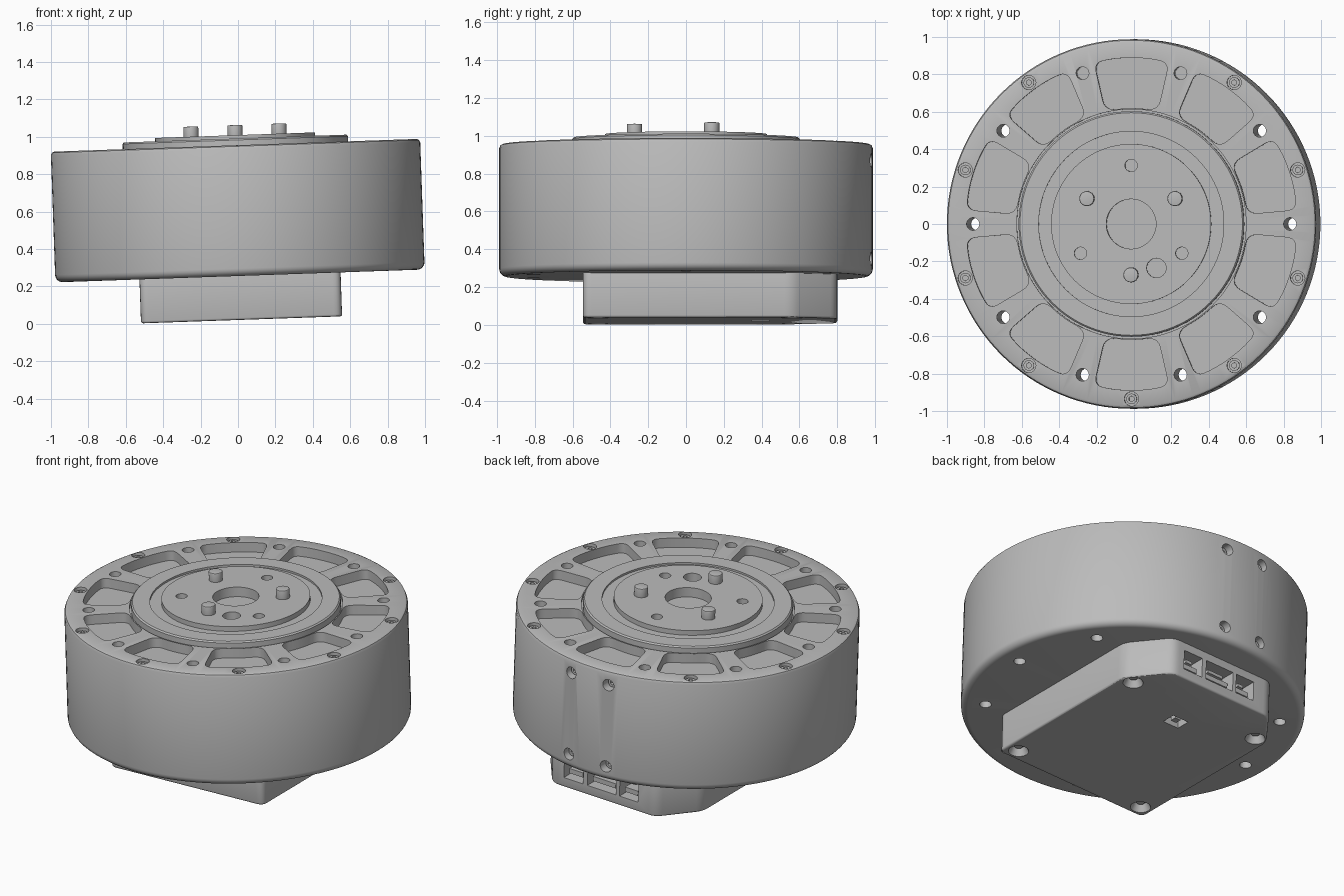
import bpy, bmesh, math
from mathutils import Matrix, Vector

if "Cube" in bpy.data.objects:
    bpy.data.objects.remove(bpy.data.objects["Cube"])

# The whole unit leans slightly about the y axis
TILT = Matrix.Translation((0.019, 0, 0.021)) @ Matrix.Rotation(math.radians(-2), 4, 'Y')
STEP = math.radians(36)

metal = bpy.data.materials.new("grey metal")
metal.use_nodes = True
GREY = (0.5, 0.5, 0.5, 1)
metal.diffuse_color = GREY
metal.node_tree.nodes["Principled BSDF"].inputs["Base Color"].default_value = GREY


def polar(r, a):
    return r * math.cos(a), r * math.sin(a)


def rounded(corners, r, n=5):
    """Outline with every corner softened by a short curve."""
    out = []
    pts = [Vector(c) for c in corners]
    for i, p in enumerate(pts):
        ends = []
        for q in (pts[i - 1], pts[(i + 1) % len(pts)]):
            d = q - p
            ends.append(p + d.normalized() * min(r, d.length * 0.45))
        for k in range(n + 1):
            t = k / n
            out.append(ends[0] * (1 - t) ** 2 + p * 2 * t * (1 - t) + ends[1] * t * t)
    return out


def prism(bm, outline, z0, z1):
    low = [bm.verts.new((p[0], p[1], z0)) for p in outline]
    high = [bm.verts.new((p[0], p[1], z1)) for p in outline]
    bm.faces.new(low[::-1])
    bm.faces.new(high)
    for i in range(len(low)):
        j = (i + 1) % len(low)
        bm.faces.new((low[i], low[j], high[j], high[i]))


def cyl(bm, x, y, z0, z1, r, r_top=None, seg=24):
    bmesh.ops.create_cone(bm, cap_ends=True, segments=seg, radius1=r,
                          radius2=r if r_top is None else r_top, depth=z1 - z0,
                          matrix=Matrix.Translation((x, y, (z0 + z1) / 2)))


def cyl_y(bm, x, z, y0, y1, r, seg=20):
    m = Matrix.Translation((x, (y0 + y1) / 2, z)) @ Matrix.Rotation(math.pi / 2, 4, 'X')
    bmesh.ops.create_cone(bm, cap_ends=True, segments=seg, radius1=r, radius2=r,
                          depth=y1 - y0, matrix=m)


def box(bm, x0, x1, y0, y1, z0, z1):
    prism(bm, [(x0, y0), (x1, y0), (x1, y1), (x0, y1)], z0, z1)


def lathe(bm, profile, seg=128):
    verts = [bm.verts.new((r, 0, z)) for r, z in profile]
    edges = [bm.edges.new(e) for e in zip(verts, verts[1:])]
    bmesh.ops.spin(bm, geom=verts + edges, cent=(0, 0, 0), axis=(0, 0, 1),
                   angle=2 * math.pi, steps=seg, use_duplicate=False)
    bmesh.ops.remove_doubles(bm, verts=bm.verts, dist=1e-5)


def finish(name, bm, cutter=None, bevel=0):
    """Make the object, bevel it, cut it and shade it."""
    def make(label, source):
        bmesh.ops.recalc_face_normals(source, faces=source.faces)
        mesh = bpy.data.meshes.new(label)
        source.to_mesh(mesh)
        source.free()
        mesh.materials.append(metal)
        ob = bpy.data.objects.new(label, mesh)
        bpy.context.collection.objects.link(ob)
        ob.matrix_world = TILT
        return ob

    ob = make(name, bm)
    bpy.ops.object.select_all(action='DESELECT')
    ob.select_set(True)
    bpy.context.view_layer.objects.active = ob
    if bevel:
        mod = ob.modifiers.new("edge", 'BEVEL')
        mod.width, mod.segments = bevel, 3
        mod.limit_method, mod.angle_limit = 'ANGLE', math.radians(60)
        bpy.ops.object.modifier_apply(modifier=mod.name)
    if cutter:
        tool = make(name + "_cutter", cutter)
        tool.hide_render = True
        mod = ob.modifiers.new("cut", 'BOOLEAN')
        mod.object, mod.operation, mod.solver = tool, 'DIFFERENCE', 'EXACT'
        bpy.ops.object.modifier_apply(modifier=mod.name)
        bpy.data.objects.remove(tool)
    bpy.ops.object.shade_smooth_by_angle(angle=math.radians(30))
    return ob


# Drum housing with pockets, through holes and screw seats
BOTTOM, TOP = 0.235, 0.934
fillet = [(0.948 + 0.04 * math.sin(a), BOTTOM + 0.04 - 0.04 * math.cos(a))
          for a in [math.radians(15 * k) for k in range(7)]]
bm, cut = bmesh.new(), bmesh.new()
lathe(bm, [(0, BOTTOM)] + fillet + [(0.988, TOP - 0.02), (0.982, TOP - 0.006), (0.97, TOP),
           (0.613, TOP), (0.613, TOP - 0.02), (0, TOP - 0.02)])
half = [(0.2, 0.862), (0.1, 0.884), (0, 0.89)]
pocket = half + [(-x, y) for x, y in half[1::-1]]
pocket += [(-0.142, 0.608), (0, 0.622), (0.142, 0.608)]
pocket = rounded(pocket, 0.055)
bolt_angles = [math.pi / 2 + STEP * k for k in range(1, 10)]
for k in range(10):
    turn = Matrix.Rotation(STEP * k, 2)
    prism(cut, [turn @ p for p in pocket], TOP - 0.06, TOP + 0.1)
    floor = TOP - 0.2 if k in (2, 3) else 0.1
    cyl(cut, *polar(0.848, STEP * k), floor, TOP + 0.1, 0.034)
for a in bolt_angles:
    cyl(cut, *polar(0.935, a), TOP - 0.035, TOP + 0.1, 0.038)
side_holes = [(x, z) for x in (-0.13, 0.13) for z in (0.325, 0.845)]
for x, z in side_holes:
    cyl_y(cut, x, z, 0.9, 1.1, 0.036)
finish("drum_housing", bm, cut)

# Socket screws in the rim and in the back of the drum
bm, cut = bmesh.new(), bmesh.new()
for a in bolt_angles:
    cyl(bm, *polar(0.935, a), TOP - 0.06, TOP - 0.014, 0.028)
    cyl(cut, *polar(0.935, a), TOP - 0.035, TOP + 0.1, 0.015, seg=6)
for x, z in side_holes:
    cyl_y(bm, x, z, 0.88, 0.94, 0.027)
    cyl_y(cut, x, z, 0.92, 1.1, 0.014, seg=6)
finish("socket_screws", bm, cut)

# Output hub: outer ring, shallow groove and raised disc
DISC = 0.988
bm, cut = bmesh.new(), bmesh.new()
lathe(bm, [(0, 0.9), (0.603, 0.9), (0.603, 0.962), (0.595, 0.97), (0.495, 0.97),
           (0.495, 0.958), (0.428, 0.958), (0.428, DISC), (0, DISC)], 96)
cyl(cut, 0, 0, DISC - 0.06, 1.1, 0.133, seg=48)
cyl(cut, 0.135, -0.235, DISC - 0.05, 1.1, 0.052)
for k in range(3):
    cyl(cut, *polar(0.313, math.radians(90 + 120 * k)), DISC - 0.05, 1.1, 0.033)
finish("output_hub", bm, cut)

# Drive pins
bm = bmesh.new()
for k in range(3):
    cyl(bm, *polar(0.272, math.radians(30 + 120 * k)), DISC - 0.02, 1.042, 0.04)
finish("drive_pins", bm, bevel=0.004)

# Electronics box with connector openings and countersunk corners
side = [(0.538, -0.545), (0.538, 0.565), (0.36, 0.8)]
outline = rounded(side + [(-x, y) for x, y in side[::-1]], 0.045)
bm, cut = bmesh.new(), bmesh.new()
prism(bm, outline, 0, BOTTOM + 0.02)
ports = [(0.145, 0.28), (-0.085, 0.115), (-0.24, -0.11)]
for x0, x1 in ports:
    box(cut, x0, x1, 0.7, 0.9, 0.06, 0.185)
box(cut, -0.055, 0.055, 0.35, 0.44, -0.1, 0.05)
corners = [(s * 0.458, y) for s in (-1, 1) for y in (-0.465, 0.56)]
for x, y in corners:
    cyl(cut, x, y, -0.01, 0.045, 0.064, 0.036)
finish("electronics_box", bm, cut, bevel=0.012)

# Connector tongues and the small service plug
bm = bmesh.new()
for x0, x1 in ports:
    box(bm, x0 + 0.02, x1 - 0.02, 0.69, 0.775, 0.085, 0.115)
    box(bm, x0 + 0.045, x1 - 0.045, 0.69, 0.76, 0.14, 0.16)
box(bm, -0.02, 0.02, 0.375, 0.415, 0.01, 0.06)
finish("connectors", bm)

# Screws in the box corners
bm = bmesh.new()
for x, y in corners:
    cyl(bm, x, y, 0.032, 0.06, 0.024)
finish("box_screws", bm)
